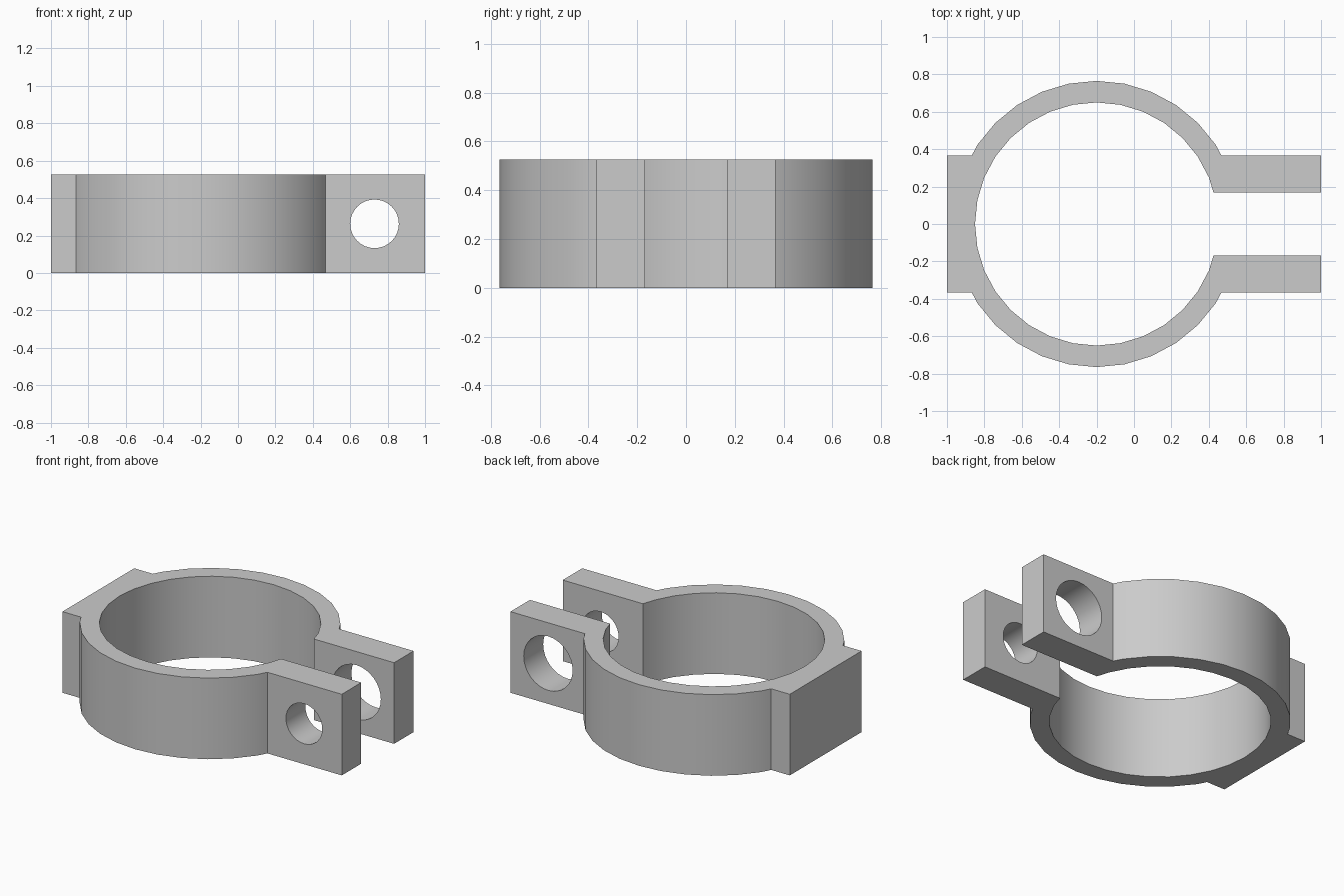
import bpy, bmesh
from math import sin, cos, pi, radians

cube = bpy.data.objects.get("Cube")
if cube:
    bpy.data.objects.remove(cube, do_unlink=True)

HEIGHT = 0.525
CX = -0.2                      # ring centre
R_OUT, R_IN = 0.765, 0.65
GAP, LUG_Y = 0.168, 0.367      # inner and outer faces of the lugs
STEPS = 32

metal = bpy.data.materials.new("light_grey")
metal.use_nodes = True
grey = (0.6, 0.6, 0.6, 1)
metal.diffuse_color = grey
metal.node_tree.nodes["Principled BSDF"].inputs["Base Color"].default_value = grey


def ring(radius):
    """Upper half of a faceted circle, right to left."""
    return [(CX + radius * cos(2 * pi * i / STEPS), radius * sin(2 * pi * i / STEPS))
            for i in range(STEPS // 2 + 1)]


def crossing(points, y, side):
    """Point where the faceted arc crosses height y, on the right (1) or left (-1)."""
    for (xa, ya), (xb, yb) in zip(points, points[1:]):
        if (ya - y) * (yb - y) <= 0 and (xa - CX) * side > 0:
            return (xa + (xb - xa) * (y - ya) / (yb - ya), y)


# Half outline: back plate, outer arc, lug, inner arc
outer, inner = ring(R_OUT), ring(R_IN)
half = [(-1, LUG_Y), crossing(outer, LUG_Y, -1)]
half += [p for p in reversed(outer) if p[1] > LUG_Y]
half += [crossing(outer, LUG_Y, 1), (1, LUG_Y), (1, GAP), crossing(inner, GAP, 1)]
half += [p for p in inner if p[1] > GAP or (p[0] < CX and p[1] > 0.001)]
outline = half + [(CX - R_IN, 0)] + [(x, -y) for x, y in reversed(half)]

# Clamp body
bm = bmesh.new()
face = bm.faces.new([bm.verts.new((x, y, 0)) for x, y in outline])
top = bmesh.ops.extrude_face_region(bm, geom=[face])["geom"]
bmesh.ops.translate(bm, vec=(0, 0, HEIGHT),
                    verts=[v for v in top if isinstance(v, bmesh.types.BMVert)])
bmesh.ops.recalc_face_normals(bm, faces=bm.faces)
mesh = bpy.data.meshes.new("clamp_body")
bm.to_mesh(mesh)
bm.free()
mesh.materials.append(metal)
body = bpy.data.objects.new("clamp_body", mesh)
bpy.context.collection.objects.link(body)

# Bolt holes: narrow in the front lug, wide in the rear lug
for name, y, radius in (("front_hole_cutter", -0.27, 0.13), ("rear_hole_cutter", 0.27, 0.175)):
    bpy.ops.mesh.primitive_cylinder_add(vertices=STEPS, radius=radius, depth=0.35,
                                        location=(0.73, y, HEIGHT / 2),
                                        rotation=(pi / 2, 0, 0))
    cutter = bpy.context.object
    cutter.name = name
    cutter.hide_render = True
    cutter.data.materials.append(metal)
    cut = body.modifiers.new(name, 'BOOLEAN')
    cut.operation = 'DIFFERENCE'
    cut.solver = 'EXACT'
    cut.object = cutter
    bpy.ops.object.select_all(action='DESELECT')
    body.select_set(True)
    bpy.context.view_layer.objects.active = body
    bpy.ops.object.modifier_apply(modifier=name)
    bpy.data.objects.remove(cutter, do_unlink=True)

bpy.ops.object.shade_smooth_by_angle(angle=radians(30))
